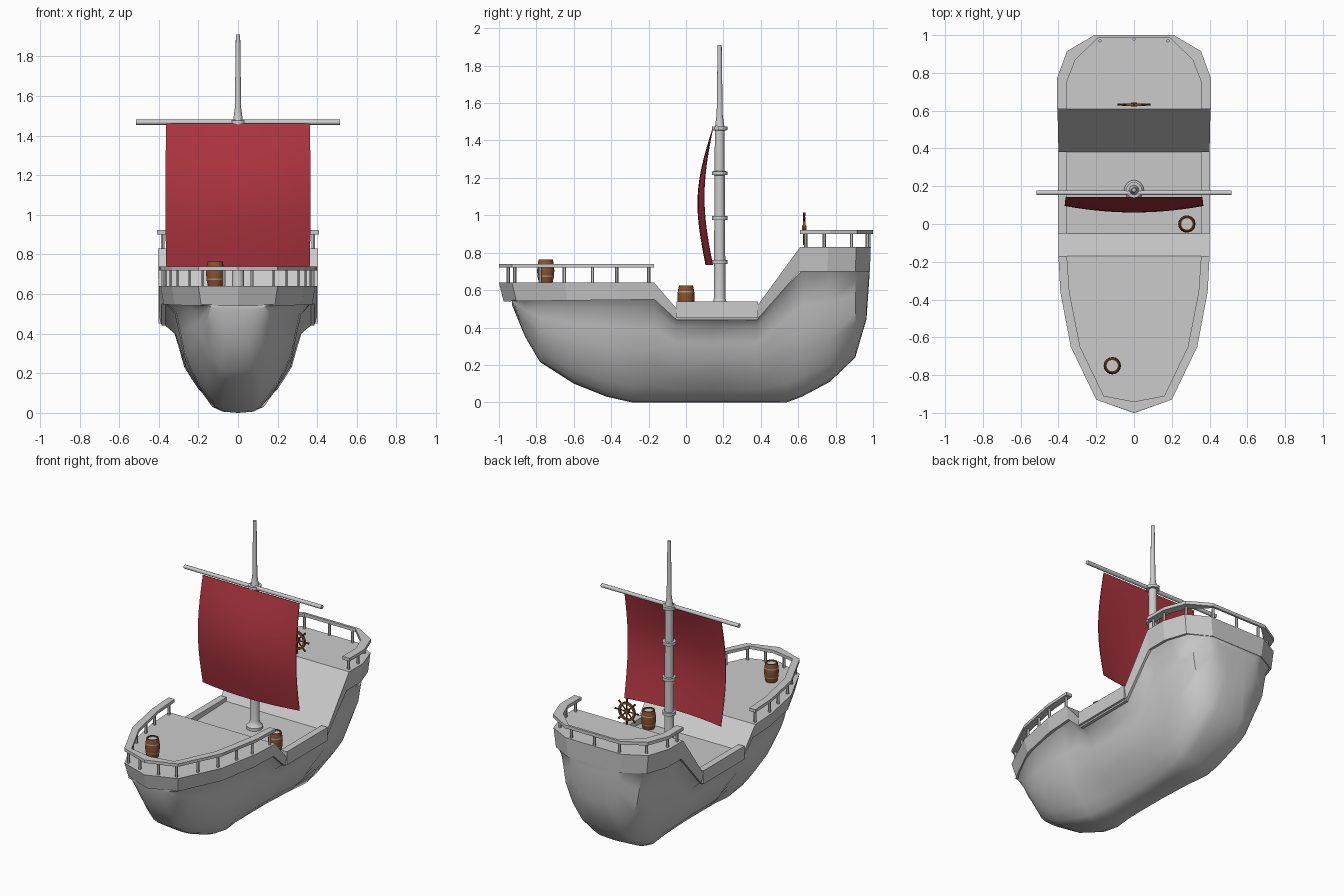
import bpy, bmesh, math
from mathutils import Matrix, Vector

if "Cube" in bpy.data.objects:
    bpy.data.objects.remove(bpy.data.objects["Cube"])


def material(name, rgb):
    m = bpy.data.materials.new(name)
    m.diffuse_color = (*rgb, 1)
    m.use_nodes = True
    m.node_tree.nodes["Principled BSDF"].inputs["Base Color"].default_value = m.diffuse_color
    return m


GREY = material("pale grey", (0.60, 0.60, 0.60))
RED = material("sail red", (0.42, 0.035, 0.05))
WOOD = material("barrel brown", (0.25, 0.085, 0.03))
DARK = material("dark brown", (0.13, 0.045, 0.015))
HOOP = material("hoop tan", (0.42, 0.30, 0.20))


def finish(bm, name, mats, smooth=None):
    bmesh.ops.remove_doubles(bm, verts=bm.verts, dist=1e-5)
    bmesh.ops.recalc_face_normals(bm, faces=bm.faces)
    me = bpy.data.meshes.new(name)
    bm.to_mesh(me)
    bm.free()
    ob = bpy.data.objects.new(name, me)
    bpy.context.collection.objects.link(ob)
    for m in mats:
        me.materials.append(m)
    if smooth:
        bpy.ops.object.select_all(action='DESELECT')
        ob.select_set(True)
        bpy.context.view_layer.objects.active = ob
        bpy.ops.object.shade_smooth_by_angle(angle=math.radians(smooth))
    return ob


def interp(table, y):
    for (a, va), (b, vb) in zip(table, table[1:]):
        if y <= b:
            return va + (vb - va) * max(0, (y - a) / (b - a))
    return table[-1][1]


def loft(rows, closed=True, caps=True):
    bm = bmesh.new()
    rings = [[bm.verts.new(p) for p in r] for r in rows]
    n = len(rings[0])
    for a, b in zip(rings, rings[1:]):
        for i in range(n if closed else n - 1):
            j = (i + 1) % n
            bm.faces.new((a[i], a[j], b[j], b[i]))
    if caps:
        bm.faces.new(rings[0])
        bm.faces.new(rings[-1])
    return bm


def lathe(profile, x, y, sides):
    return loft([[(x + r * math.cos(k * math.tau / sides), y + r * math.sin(k * math.tau / sides), z)
                  for k in range(sides)] for r, z in profile])


def rod(bm, a, b, r, sides=8, r2=None):
    a, b = Vector(a), Vector(b)
    rot = (b - a).to_track_quat('Z', 'Y').to_matrix().to_4x4()
    return bmesh.ops.create_cone(bm, cap_ends=True, segments=sides, radius1=r, radius2=r2 or r,
                                 depth=(b - a).length,
                                 matrix=Matrix.Translation((a + b) / 2) @ rot)


def box(bm, lo, hi):
    lo, hi = Vector(lo), Vector(hi)
    bmesh.ops.create_cube(bm, size=1, matrix=Matrix.Translation((lo + hi) / 2)
                          @ Matrix.Diagonal((*(hi - lo), 1)))


# plan half-width, keel height, and bottom / top edges of the side band along y
WIDTH = [(-1, 0.004), (-.93, .20), (-.65, .335), (-.36, .39), (-.17, .40), (-.05, .40),
         (.38, .40), (.61, .405), (.76, .405), (.91, .355), (.988, .21)]
KEEL = [(-.93, .52), (-.86, .35), (-.78, .215), (-.6, .10), (-.425, .03), (-.29, 0), (.54, 0),
        (.62, .03), (.77, .11), (.905, .24), (.965, .445), (.98, .66)]
BAND_LOW = [(-1, .54), (-.17, .55), (-.05, .44), (.38, .44), (.61, .70), (1, .70)]
BAND_TOP = [(-1, .64), (-.17, .64), (-.05, .50), (.38, .515), (.61, .83), (1, .83)]
SECTION = [(0, 0), (.13, .01), (.25, .05), (.38, .16), (.5, .26), (.6, .38), (.71, .52),
           (.78, .72), (.85, .9), (1, 1)]

# hull: cross-sections lofted from bow to stern
rows = []
for y in sorted([k[0] for k in KEEL] + [-.7, -.17, -.05, .15, .38]):
    zk, zs, w = interp(KEEL, y), interp(BAND_LOW, y) + .005, interp(WIDTH, y) - .028
    power = 1 - .4 * min(1, max(0, (y - .3) / .4)) - .25 * min(1, max(0, (-.1 - y) / .3))
    half = [(w * f ** power, y, zk + (zs - zk) * t) for f, t in SECTION]
    rows.append([(-x, q, z) for x, q, z in half[:0:-1]] + half)
finish(loft(rows), "hull", [GREY], 40)

# side band with the decks and slopes on top
rows = []
for y, w in WIDTH:
    low, top = interp(BAND_LOW, y), interp(BAND_TOP, y)
    yl = y * .975 if y < -.6 else y * .995
    wl = max(.003, w - .015)
    rows.append([(-wl, yl, low), (wl, yl, low), (w, y, top), (-w, y, top)])
finish(loft(rows), "upper_band_and_decks", [GREY])

# low bulwarks beside the middle deck
bm = bmesh.new()
for s in (-1, 1):
    xs = sorted((s * .355, s * .402))
    box(bm, (xs[0], -.05, .45), (xs[1], .385, .54))
finish(bm, "middle_bulwarks", [GREY])


def railing(name, outer, inner, posts, z0, z1, z2):
    both = [[(-x, y) for x, y in p[:0:-1]] + p for p in (outer, inner)]
    bm = loft([[(*o, z1), (*o, z2), (*i, z2), (*i, z1)] for o, i in zip(*both)])
    for x, y in posts:
        for s in ((-1, 1) if x else (1,)):
            rod(bm, (s * x, y, z0), (s * x, y, z1 + .005), .009, 6)
    finish(bm, name, [GREY])


# railings
railing("fore_railing", [(0, -1), (.20, -.93), (.335, -.65), (.39, -.36), (.40, -.17)],
        [(0, -.94), (.16, -.91), (.285, -.65), (.342, -.36), (.355, -.17)],
        [(.07, -.95), (.18, -.915), (.245, -.78), (.305, -.65), (.34, -.5), (.366, -.37), (.378, -.2)],
        .64, .72, .74)
railing("aft_railing", [(0, 1), (.21, 1), (.355, .915), (.408, .77), (.408, .61)],
        [(0, .985), (.19, .985), (.31, .87), (.355, .755), (.355, .61)],
        [(0, .978), (.18, .97), (.325, .885), (.38, .74), (.38, .64)], .83, .90, .922)

# mast with collars
mast = [(.052, .495), (.052, .525), (.036, .54), (.03, .56)]
for z in (.75, .985, 1.225, 1.465):
    r = .03 - .006 * (z - .75)
    mast += [(r, z - .011), (.042, z - .01), (.042, z + .01), (r, z + .011)]
mast += [(.024, 1.48), (.016, 1.54), (.011, 1.91)]
finish(lathe(mast, 0, .18, 16), "mast", [GREY], 35)

# yard
bm = bmesh.new()
rod(bm, (-.515, .165, 1.467), (.515, .165, 1.467), .013, 10)
finish(bm, "yard", [GREY], 40)

# sail: thin sheet bulging forward
rows = []
N = 14
for k in range(N + 1):
    u = k / N
    row = []
    for i in range(N + 1):
        v = 2 * i / N - 1
        y = .14 - .045 * math.sin(math.pi * u) - .036 * (1 - v * v) * math.sin(min(1, u * 1.5) * math.pi / 2)
        row.append((v * (.362 + .005 * math.sin(math.pi * u)), y, 1.46 - .725 * u))
    rows.append(row + [(x, y + .004, z) for x, y, z in row[::-1]])
finish(loft(rows), "sail", [RED], 40)


# barrels: bulging staves, two hoops, recessed pale lid
def barrel(name, x, y, z0):
    h = .125
    prof = [(.037, 0), (.041, .16), (.0435, .24), (.0445, .30), (.046, .5), (.0445, .70),
            (.0435, .76), (.041, .86), (.038, 1), (.030, 1), (.030, .94)]
    bm = lathe([(r, z0 + h * t) for r, t in prof], x, y, 16)
    for f in bm.faces:
        t = (f.calc_center_median().z - z0) / h
        if .24 < t < .30 or .70 < t < .76:
            f.material_index = 1
        elif t > .99:
            f.material_index = 2
        elif len(f.verts) > 4 and t > .5:
            f.material_index = 3
    finish(bm, name, [WOOD, HOOP, DARK, GREY], 35)


barrel("middle_deck_barrel", .28, 0, .50)
barrel("fore_deck_barrel", -.115, -.75, .64)

# steering wheel: rim, hub and eight spokes with handles
C = Vector((0, .632, .928))
rows = []
for k in range(25):
    a = k * math.tau / 24
    d = Vector((math.cos(a), 0, math.sin(a)))
    rows.append([C + d * r + Vector((0, s, 0)) for r, s in
                 ((.048, -.007), (.062, -.007), (.062, .007), (.048, .007))])
bm = loft(rows, caps=False)
rod(bm, C - Vector((0, .011, 0)), C + Vector((0, .011, 0)), .017, 12)
finish(bm, "wheel_rim", [WOOD], 35)
bm = bmesh.new()
for k in range(8):
    a = k * math.tau / 8
    d = Vector((math.cos(a), 0, math.sin(a)))
    rod(bm, C + d * .01, C + d * .065, .0045, 6)
    rod(bm, C + d * .062, C + d * .087, .005, 6, .007)
finish(bm, "wheel_spokes", [DARK], 35)
